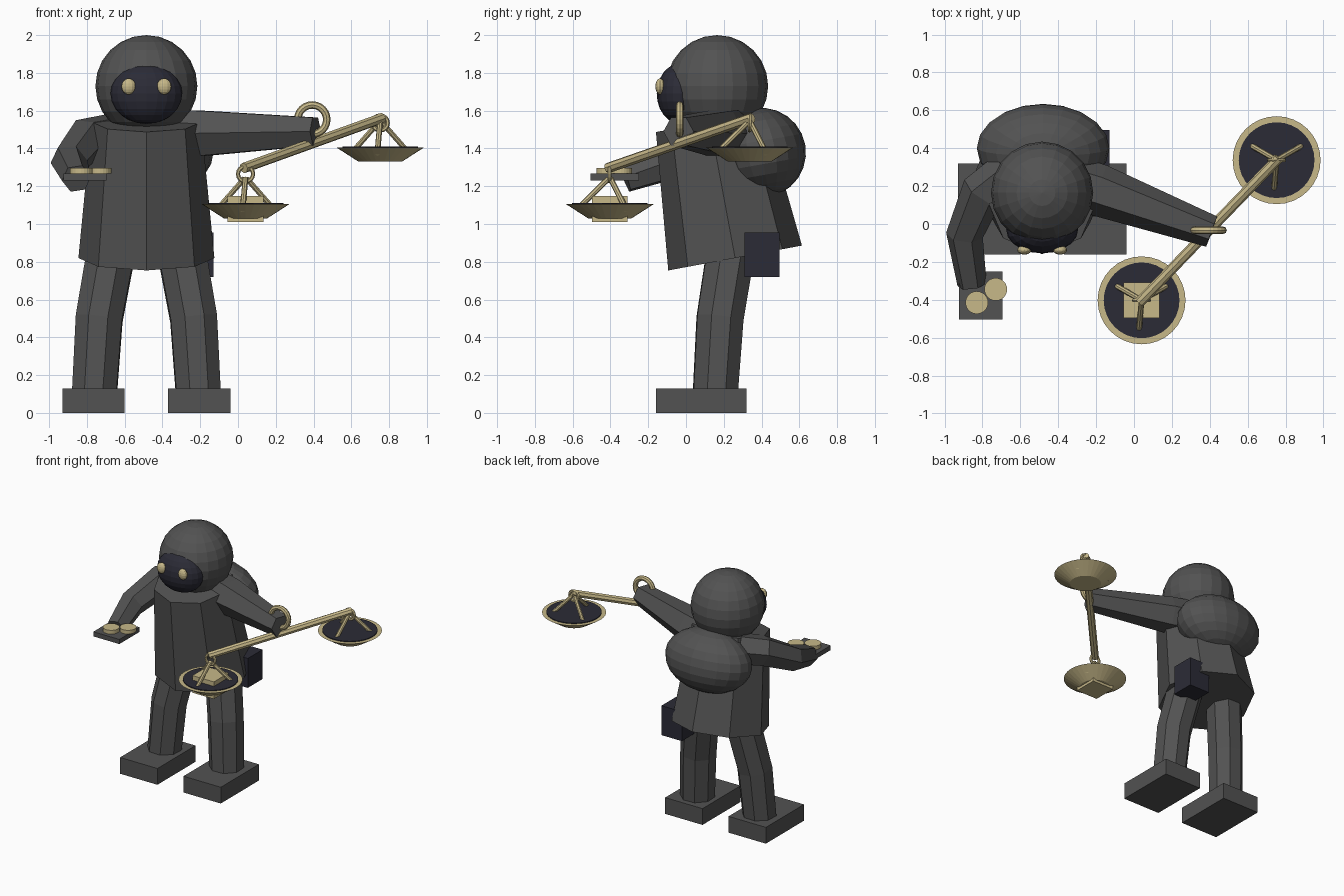
import bpy, bmesh, math
from mathutils import Vector, Matrix

if "Cube" in bpy.data.objects:
    bpy.data.objects.remove(bpy.data.objects["Cube"], do_unlink=True)


def material(name, rgb):
    m = bpy.data.materials.new(name)
    m.use_nodes = True
    m.diffuse_color = (*rgb, 1)
    m.node_tree.nodes["Principled BSDF"].inputs["Base Color"].default_value = (*rgb, 1)
    return m


GREY = material("charcoal grey", (0.085, 0.085, 0.085))
NAVY = material("dark navy", (0.024, 0.024, 0.037))
BRASS = material("pale brass", (0.57, 0.48, 0.25))
BODY_X = -0.485


def finish(name, bm, *mats):
    bmesh.ops.recalc_face_normals(bm, faces=bm.faces)
    mesh = bpy.data.meshes.new(name)
    bm.to_mesh(mesh)
    bm.free()
    for m in mats:
        mesh.materials.append(m)
    ob = bpy.data.objects.new(name, mesh)
    bpy.context.collection.objects.link(ob)
    return ob


def box(name, lo, hi, mat):
    bm = bmesh.new()
    lo, hi = Vector(lo), Vector(hi)
    bmesh.ops.create_cube(bm, size=1, matrix=Matrix.Translation((lo + hi) / 2)
                          @ Matrix.Diagonal((*(hi - lo), 1)))
    return finish(name, bm, mat)


def ball(name, centre, radii, mat, seg=20, rings=12, tilt=0):
    bm = bmesh.new()
    m = (Matrix.Translation(centre) @ Matrix.Rotation(tilt, 4, 'X')
         @ Matrix.Diagonal((*radii, 1)))
    bmesh.ops.create_uvsphere(bm, u_segments=seg, v_segments=rings, radius=1, matrix=m)
    return finish(name, bm, mat)


def tube(name, path, radii, mat, sides=8, phase=0.0):
    """Faceted tube through the path with one radius per point."""
    pts = [Vector(p) for p in path]
    ref = (pts[-1] - pts[0]).normalized()
    base = ref.to_track_quat('Z', 'Y')
    bm = bmesh.new()
    loops = []
    for i, (p, r) in enumerate(zip(pts, radii)):
        t = (pts[min(i + 1, len(pts) - 1)] - pts[max(i - 1, 0)]).normalized()
        q = ref.rotation_difference(t) @ base
        angles = [math.tau * k / sides + phase for k in range(sides)]
        loops.append([bm.verts.new(p + q @ Vector((r * math.cos(a), r * math.sin(a), 0)))
                      for a in angles])
    for a, b in zip(loops, loops[1:]):
        for k in range(sides):
            n = (k + 1) % sides
            bm.faces.new((a[k], a[n], b[n], b[k]))
    bm.faces.new(loops[0])
    bm.faces.new(loops[-1])
    return finish(name, bm, mat)


def ring(name, centre, major, minor, rot, mat, seg=20, sides=8):
    bm = bmesh.new()
    m = Matrix.Translation(centre) @ rot
    grid = []
    for i in range(seg):
        turn = Matrix.Rotation(math.tau * i / seg, 4, 'Z')
        grid.append([bm.verts.new(m @ turn @ Vector((
            major + minor * math.cos(math.tau * j / sides), 0,
            minor * math.sin(math.tau * j / sides)))) for j in range(sides)])
    for i in range(seg):
        a, b = grid[i], grid[(i + 1) % seg]
        for j in range(sides):
            k = (j + 1) % sides
            bm.faces.new((a[j], b[j], b[k], a[k]))
    return finish(name, bm, mat)


# Head, face and eyes
ball("head", (BODY_X, 0.165, 1.73), (0.27, 0.27, 0.27), GREY)
ball("face", (BODY_X, -0.03, 1.69), (0.19, 0.125, 0.16), NAVY)
for side, sx in (("left", 1), ("right", -1)):
    ball(side + "_eye", (BODY_X + sx * 0.094, -0.137, 1.728),
         (0.038, 0.025, 0.043), BRASS, 12, 8)

# Robe leaning forward
tube("robe", [(BODY_X, 0.26, 0.82), (BODY_X, 0.126, 1.54)], [0.36, 0.29], GREY)

# Legs and boots
for side, sx in (("left", 1), ("right", -1)):
    tube(side + "_leg", [(BODY_X + sx * 0.275, 0.155, 0.1), (BODY_X + sx * 0.25, 0.18, 0.5),
                         (BODY_X + sx * 0.16, 0.26, 1.0)],
         [0.127, 0.133, 0.138], GREY, 8, math.pi / 8)
    cx = BODY_X + sx * 0.28
    box(side + "_boot", (cx - 0.165, -0.16, 0), (cx + 0.165, 0.32, 0.13), GREY)

# Pack and pouch
ball("back_pack", (-0.48, 0.4, 1.378), (0.35, 0.235, 0.237), GREY, 20, 12, math.radians(10))
box("hip_pouch", (-0.31, 0.31, 0.72), (-0.13, 0.495, 0.955), NAVY)

# Arms
tube("left_arm", [(-0.42, 0.25, 1.48), (-0.19, 0.18, 1.48), (0.41, -0.04, 1.49)],
     [0.14, 0.138, 0.085], GREY, 6)
tube("right_arm", [(-0.66, 0.27, 1.47), (-0.80, 0.17, 1.45),
                   (-0.895, -0.06, 1.33), (-0.855, -0.32, 1.24)],
     [0.12, 0.115, 0.098, 0.078], GREY, 6)

# Tray with two coins
box("tray", (-0.925, -0.505, 1.23), (-0.695, -0.25, 1.267), GREY)
for i, (x, y) in enumerate(((-0.83, -0.415), (-0.73, -0.345))):
    tube("coin_%d" % (i + 1), [(x, y, 1.267), (x, y, 1.297)], [0.06, 0.06], BRASS, 24)

# Balance beam and the ring it hangs from
LOW, HIGH = Vector((0.04, -0.403, 1.3)), Vector((0.753, 0.337, 1.557))
axis = (HIGH - LOW).normalized() * 0.015
tube("balance_beam", [LOW - axis, HIGH + axis], [0.028, 0.028], BRASS, 8)
upright = Matrix.Rotation(math.pi / 2, 4, 'X')
ring("hanging_ring", (0.393, -0.033, 1.553), 0.077, 0.02, upright, BRASS, 24)


def pan(name, x, y, rim_z, ring_z):
    """Shallow dish with a brass lip, dark inner plate, rods and a small ring."""
    tube(name + "_dish", [(x, y, rim_z - 0.075), (x, y, rim_z)], [0.115, 0.232], BRASS, 32)
    tube(name + "_lining", [(x, y, rim_z), (x, y, rim_z + 0.006)], [0.2, 0.2], NAVY, 32)
    for i, deg in enumerate((30, 150, 265)):
        d = Vector((math.cos(math.radians(deg)), math.sin(math.radians(deg)), 0))
        c = Vector((x, y, rim_z))
        tube("%s_rod_%d" % (name, i + 1),
             [c + d * 0.008 + Vector((0, 0, 0.135)), c + d * 0.178 - Vector((0, 0, 0.032))],
             [0.015, 0.015], BRASS, 8)
    ring(name + "_ring", (x, y, ring_z), 0.04, 0.011, upright, BRASS, 16, 6)


pan("low_pan", LOW.x, LOW.y, 1.105, 1.265)
pan("high_pan", HIGH.x, HIGH.y, 1.405, 1.535)

# Weight resting in the low pan
box("weight", (-0.055, -0.497, 1.01), (0.135, -0.31, 1.147), BRASS)
